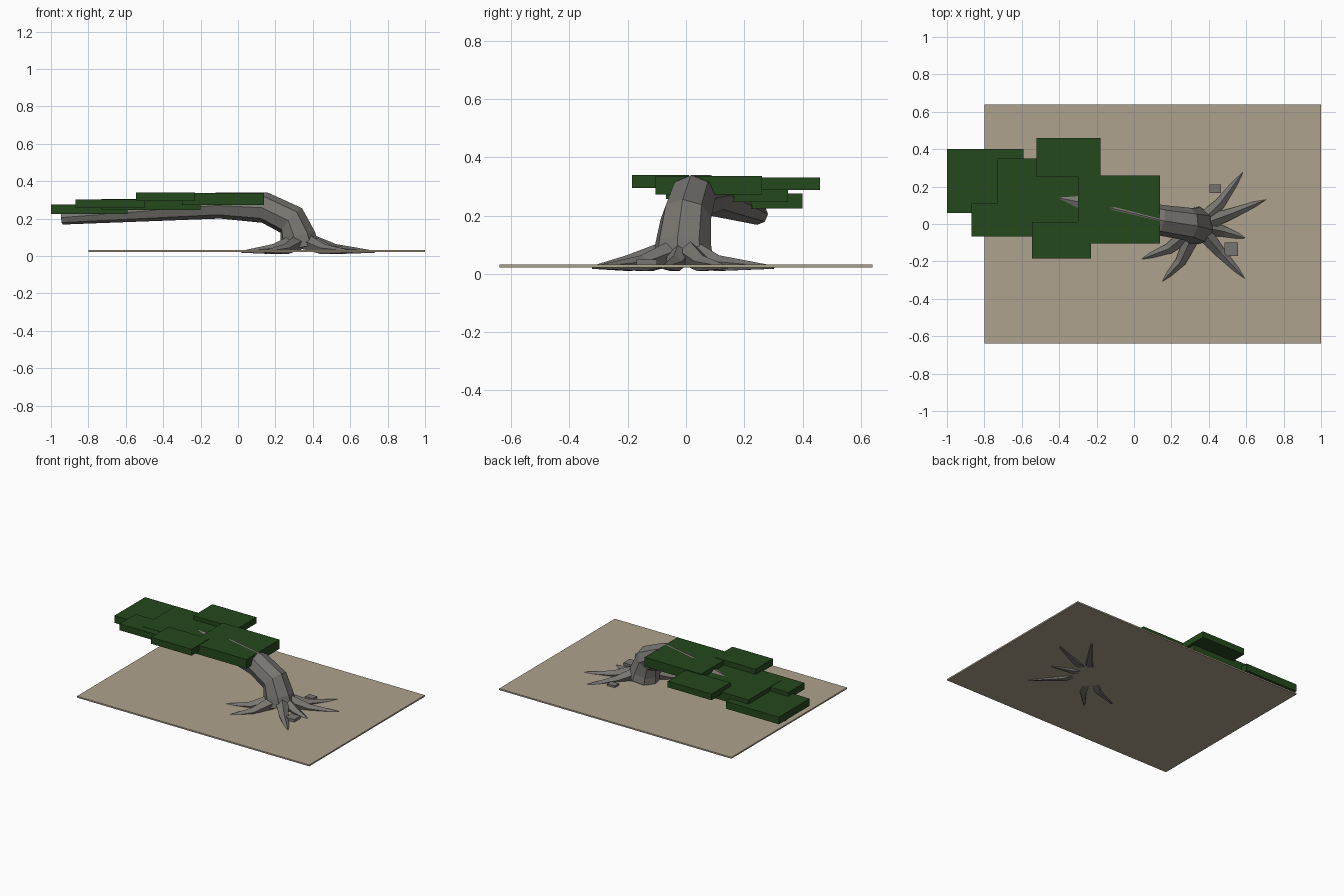
import bpy, bmesh, math
from mathutils import Vector

if "Cube" in bpy.data.objects:
    bpy.data.objects.remove(bpy.data.objects["Cube"])


def material(name, rgb):
    m = bpy.data.materials.new(name)
    m.diffuse_color = (*rgb, 1)
    m.use_nodes = True
    m.node_tree.nodes["Principled BSDF"].inputs["Base Color"].default_value = m.diffuse_color
    return m


bark = material("bark", (0.19, 0.18, 0.165))
leaf = material("leaf", (0.018, 0.065, 0.012))
soil = material("soil", (0.42, 0.36, 0.27))


def finish(name, bm, mat):
    bmesh.ops.recalc_face_normals(bm, faces=bm.faces)
    mesh = bpy.data.meshes.new(name)
    bm.to_mesh(mesh)
    bm.free()
    mesh.materials.append(mat)
    ob = bpy.data.objects.new(name, mesh)
    bpy.context.collection.objects.link(ob)
    return ob


def box(name, x0, x1, y0, y1, z0, z1, mat):
    bm = bmesh.new()
    bmesh.ops.create_cube(bm, size=1)
    for v in bm.verts:
        v.co = (x1 if v.co.x > 0 else x0, y1 if v.co.y > 0 else y0, z1 if v.co.z > 0 else z0)
    return finish(name, bm, mat)


# Faceted tube through (x, y, z, radius) stations
def limb(name, stations, sides, mat):
    bm = bmesh.new()
    pts = [Vector(s[:3]) for s in stations]
    axis = pts[-1] - pts[0]
    side = Vector((-axis.y, axis.x, 0)).normalized()
    rings = []
    for i, p in enumerate(pts):
        t = (pts[min(i + 1, len(pts) - 1)] - pts[max(i - 1, 0)]).normalized()
        s = (side - t * side.dot(t)).normalized()
        u = t.cross(s)
        r = stations[i][3]
        rings.append([bm.verts.new(p + r * (s * math.sin(a) + u * math.cos(a)))
                      for a in (math.tau * k / sides for k in range(sides))])
    for a, b in zip(rings, rings[1:]):
        for k in range(sides):
            n = (k + 1) % sides
            bm.faces.new((a[k], a[n], b[n], b[k]))
    bm.faces.new(rings[0])
    bm.faces.new(rings[-1])
    return finish(name, bm, mat)


# Ground slab
box("ground", -0.8, 1.0, -0.64, 0.64, 0.022, 0.032, soil)

# Bent trunk
limb("trunk", [(0.33, -0.01, 0.045, 0.105), (0.32, -0.01, 0.10, 0.098),
               (0.285, 0.0, 0.19, 0.088), (0.145, 0.02, 0.258, 0.082),
               (-0.10, 0.08, 0.27, 0.07), (-0.94, 0.245, 0.205, 0.037)], 8, bark)

# Roots: start, bend and tip
roots = [((0.46, 0.11), (0.60, 0.30)), ((0.52, 0.055), (0.73, 0.14)),
         ((0.48, -0.04), (0.61, -0.08)), ((0.46, -0.15), (0.61, -0.31)),
         ((0.25, -0.20), (0.14, -0.32)), ((0.19, -0.13), (0.02, -0.195))]
for i, (mid, tip) in enumerate(roots):
    limb(f"root_{i + 1}", [(0.34, -0.01, 0.085, 0.05), (*mid, 0.034, 0.03),
                           (*tip, 0.022, 0.006)], 5, bark)

# Stones
box("stone_back", 0.405, 0.465, 0.165, 0.21, 0.025, 0.045, bark)
box("stone_front", 0.485, 0.555, -0.17, -0.10, 0.025, 0.05, bark)

# Foliage pads
pads = [(-0.30, 0.14, -0.105, 0.26, 0.272, 0.336),
        (-0.52, -0.18, 0.25, 0.46, 0.288, 0.331),
        (-0.73, -0.20, -0.02, 0.35, 0.247, 0.304),
        (-0.545, -0.23, -0.185, 0.01, 0.294, 0.339),
        (-0.87, -0.50, -0.068, 0.11, 0.257, 0.302),
        (-1.0, -0.59, 0.06, 0.40, 0.225, 0.275)]
for i, p in enumerate(pads):
    box(f"foliage_pad_{i + 1}", *p, leaf)
